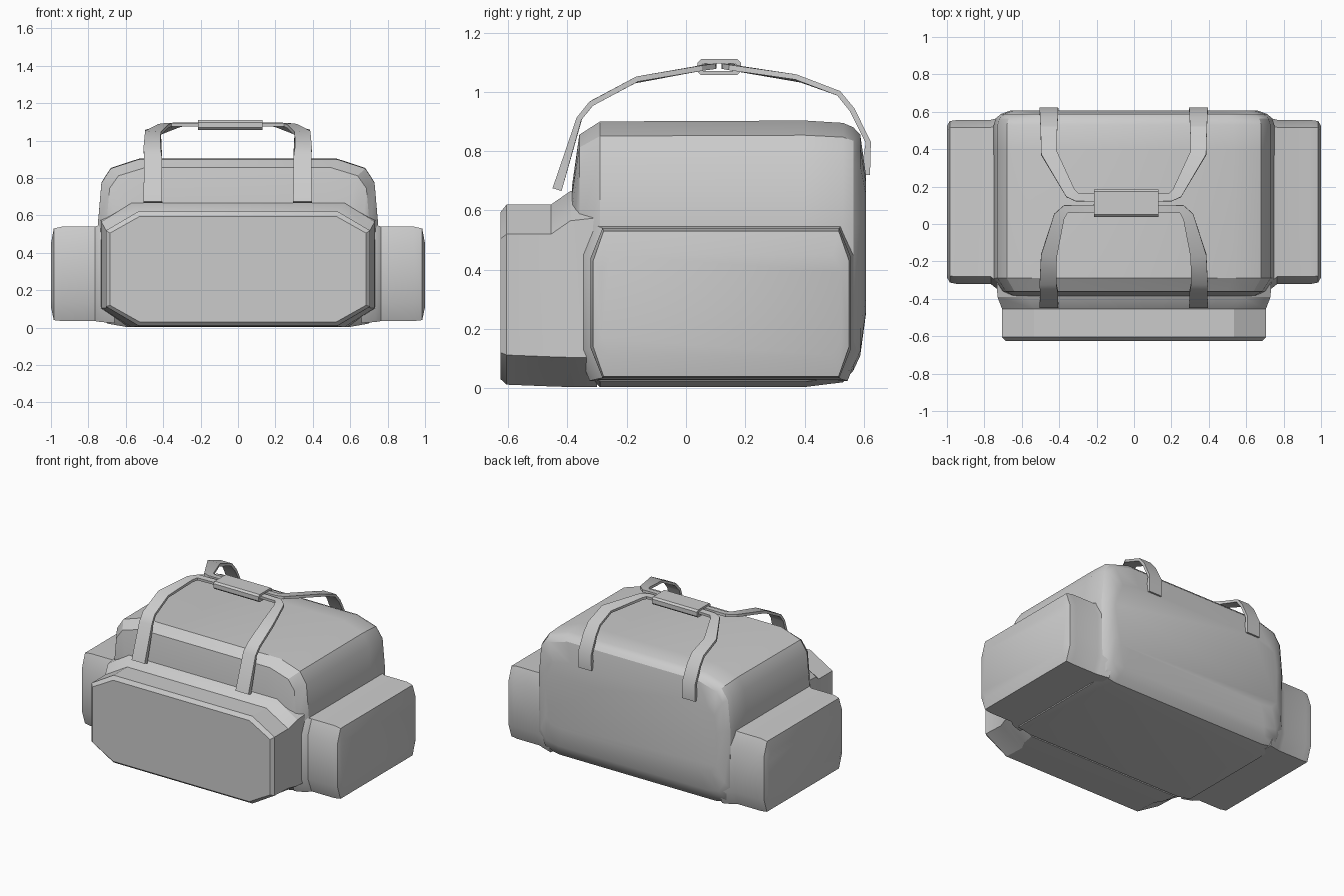
import bpy, bmesh, math
from mathutils import Vector

if "Cube" in bpy.data.objects:
    bpy.data.objects.remove(bpy.data.objects["Cube"])

fabric = bpy.data.materials.new("grey fabric")
fabric.diffuse_color = (0.6, 0.6, 0.6, 1)
fabric.use_nodes = True
fabric.node_tree.nodes["Principled BSDF"].inputs["Base Color"].default_value = fabric.diffuse_color


def loft(name, rings, angle=30, closed=False):
    """Skin a list of equal-length point rings, with capped ends or as a closed loop."""
    bm = bmesh.new()
    vs = [[bm.verts.new(p) for p in ring] for ring in rings]
    n = len(vs[0])
    pairs = list(zip(vs, vs[1:])) + ([(vs[-1], vs[0])] if closed else [])
    for a, b in pairs:
        for i in range(n):
            j = (i + 1) % n
            bm.faces.new((a[i], a[j], b[j], b[i]))
    if not closed:
        bm.faces.new(vs[0])
        bm.faces.new(vs[-1])
    bmesh.ops.recalc_face_normals(bm, faces=bm.faces)
    me = bpy.data.meshes.new(name)
    bm.to_mesh(me)
    bm.free()
    me.materials.append(fabric)
    ob = bpy.data.objects.new(name, me)
    bpy.context.collection.objects.link(ob)
    bpy.ops.object.select_all(action='DESELECT')
    ob.select_set(True)
    bpy.context.view_layer.objects.active = ob
    bpy.ops.object.shade_smooth_by_angle(angle=math.radians(angle))
    return ob


def octagon(a0, a1, b0, b1, ca, cb):
    """Rectangle with chamfered corners."""
    return [(a0 + ca, b0), (a1 - ca, b0), (a1, b0 + cb), (a1, b1 - cb),
            (a1 - ca, b1), (a0 + ca, b1), (a0, b1 - cb), (a0, b0 + cb)]


# Main bag: rounded cross-section lofted from front to back
half = [(0.60, 0.0), (0.70, 0.02), (0.745, 0.12), (0.75, 0.60),
        (0.73, 0.86), (0.68, 0.945), (0.53, 1.0)]
section = half + [(-x, t) for x, t in reversed(half)]
stations = [(-0.385, 0.88, 0.15, 0.68), (-0.36, 0.94, 0.07, 0.855),
            (-0.29, 1.0, 0.004, 0.90), (0.40, 1.0, 0.004, 0.903),
            (0.53, 1.0, 0.02, 0.895), (0.565, 0.985, 0.06, 0.88),
            (0.588, 0.95, 0.11, 0.855), (0.607, 0.88, 0.25, 0.72)]
loft("main_bag", [[(x * s, y, z0 + t * (z1 - z0)) for x, t in section]
                  for y, s, z0, z1 in stations])

# Front pocket, flaring where it meets the bag
front = [(-0.625, 0.685, 0.03, 0.595, 0.16, 0.09),
         (-0.605, 0.705, 0.012, 0.62, 0.17, 0.10),
         (-0.455, 0.705, 0.006, 0.62, 0.17, 0.10),
         (-0.39, 0.73, 0.004, 0.665, 0.16, 0.10),
         (-0.30, 0.735, 0.004, 0.675, 0.15, 0.10)]
loft("front_pocket", [[(a, y, b) for a, b in octagon(-w, w, z0, z1, ca, cb)]
                      for y, w, z0, z1, ca, cb in front])

# Side pockets, left and right
side = [(0.66, -0.365, 0.585, 0.025, 0.56, 0.04, 0.10),
        (0.735, -0.345, 0.565, 0.03, 0.55, 0.04, 0.10),
        (0.765, -0.322, 0.557, 0.035, 0.54, 0.04, 0.10),
        (0.94, -0.322, 0.557, 0.035, 0.54, 0.04, 0.10),
        (0.985, -0.313, 0.55, 0.04, 0.53, 0.035, 0.10),
        (1.0, -0.285, 0.525, 0.11, 0.45, 0.03, 0.06)]
for label, sx in (("left", -1), ("right", 1)):
    loft(label + "_side_pocket",
         [[(sx * x, a, b) for a, b in octagon(y0, y1, z0, z1, ca, cb)]
          for x, y0, y1, z0, z1, ca, cb in side])

# Carrying straps: ribbons arching from the bag to the grip (x offset, y, z, width)
CENTRE = -0.055
front_path = [(0.40, -0.435, 0.67, 0.10), (0.40, -0.36, 0.91, 0.095),
              (0.405, -0.32, 0.96, 0.09), (0.40, -0.17, 1.04, 0.085),
              (0.345, 0.04, 1.078, 0.06), (0.31, 0.08, 1.085, 0.045),
              (0.12, 0.083, 1.087, 0.04)]
back_path = [(0.40, 0.605, 0.72, 0.10), (0.40, 0.615, 0.83, 0.10),
             (0.40, 0.56, 0.94, 0.095), (0.40, 0.515, 0.995, 0.09),
             (0.40, 0.38, 1.045, 0.085), (0.285, 0.165, 1.08, 0.06),
             (0.25, 0.143, 1.085, 0.045), (0.12, 0.14, 1.087, 0.04)]


def strap(name, path, sx):
    pts = [Vector((CENTRE + sx * x, y, z)) for x, y, z, w in path]
    rings = []
    for i, p in enumerate(pts):
        before = (p - pts[i - 1]).normalized() if i else Vector()
        after = (pts[i + 1] - p).normalized() if i + 1 < len(pts) else Vector()
        tangent = (before + after).normalized()
        normal = Vector((0, p.y - 0.11, p.z - 0.55))
        normal = (normal - tangent * normal.dot(tangent)).normalized()
        s = tangent.cross(normal) * path[i][3] / 2
        n = normal * (0.016 if i == 0 else 0.009)
        rings.append([p + s + n, p - s + n, p - s - n, p + s - n])
    loft(name, rings)


for label, sx in (("left", -1), ("right", 1)):
    strap("front_strap_" + label, front_path, sx)
    strap("back_strap_" + label, back_path, sx)

# Hollow grip wrapped around the straps
outer = octagon(0.038, 0.185, 1.057, 1.11, 0.012, 0.012)
inner = octagon(0.052, 0.171, 1.071, 1.096, 0.006, 0.006)
loft("grip", [[(x, a, b) for a, b in ring] for x, ring in
              ((-0.215, outer), (0.132, outer), (0.132, inner), (-0.215, inner))],
     closed=True)
